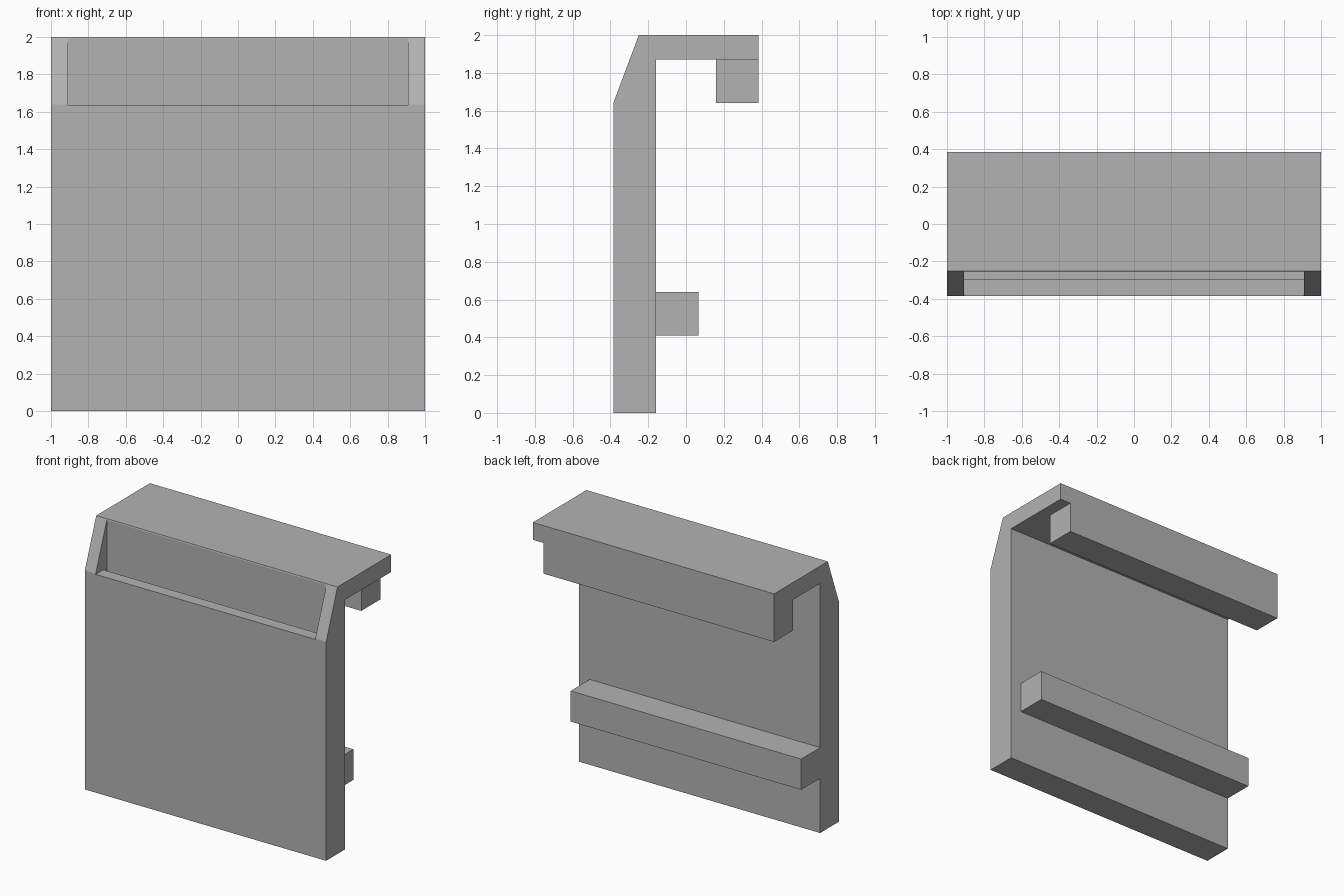
import bpy
import bmesh

cube = bpy.data.objects.get("Cube")
if cube:
    bpy.data.objects.remove(cube, do_unlink=True)

grey = bpy.data.materials.new("plain_grey")
grey.use_nodes = True
colour = (0.45, 0.45, 0.45, 1)
grey.diffuse_color = colour
grey.node_tree.nodes["Principled BSDF"].inputs["Base Color"].default_value = colour


def extrude_profile(name, profile, x0, x1):
    """Sweep a closed (y, z) outline along x."""
    bm = bmesh.new()
    face = bm.faces.new([bm.verts.new((x0, y, z)) for y, z in profile])
    swept = bmesh.ops.extrude_face_region(bm, geom=[face])["geom"]
    moved = [v for v in swept if isinstance(v, bmesh.types.BMVert)]
    bmesh.ops.translate(bm, verts=moved, vec=(x1 - x0, 0, 0))
    bmesh.ops.recalc_face_normals(bm, faces=bm.faces)
    mesh = bpy.data.meshes.new(name)
    bm.to_mesh(mesh)
    bm.free()
    mesh.materials.append(grey)
    obj = bpy.data.objects.new(name, mesh)
    bpy.context.collection.objects.link(obj)
    return obj


def rectangle(y0, y1, z0, z1):
    return [(y0, z0), (y1, z0), (y1, z1), (y0, z1)]


FRONT, PLATE_BACK, BACK = -0.385, -0.16, 0.385
RIM = 0.09

# Front plate with sloped top edge and rear flange
panel = extrude_profile("hanging_panel", [
    (FRONT, 0), (PLATE_BACK, 0), (PLATE_BACK, 1.87), (BACK, 1.87),
    (BACK, 2), (-0.25, 2), (FRONT, 1.64)], -1, 1)

# Open recess in the slope, continuing down into a thin insert slot
cutter = extrude_profile("slot_cutter", [
    (-0.5, 1.635), (-0.295, 1.635), (-0.295, RIM), (-0.253, RIM),
    (-0.253, 2.1), (-0.5, 2.1)], RIM - 1, 1 - RIM)
cutter.hide_render = True
cut = panel.modifiers.new("slot", "BOOLEAN")
cut.operation = "DIFFERENCE"
cut.solver = "EXACT"
cut.object = cutter
bpy.context.view_layer.objects.active = panel
bpy.ops.object.modifier_apply(modifier=cut.name)
bpy.data.objects.remove(cutter, do_unlink=True)

# Rear lip and spacer bar, both stopping short of the +x end
extrude_profile("hook_lip", rectangle(0.16, BACK, 1.64, 1.87), -1, 1 - RIM)
extrude_profile("spacer_bar", rectangle(PLATE_BACK, 0.065, 0.41, 0.64), -1, 1 - RIM)
